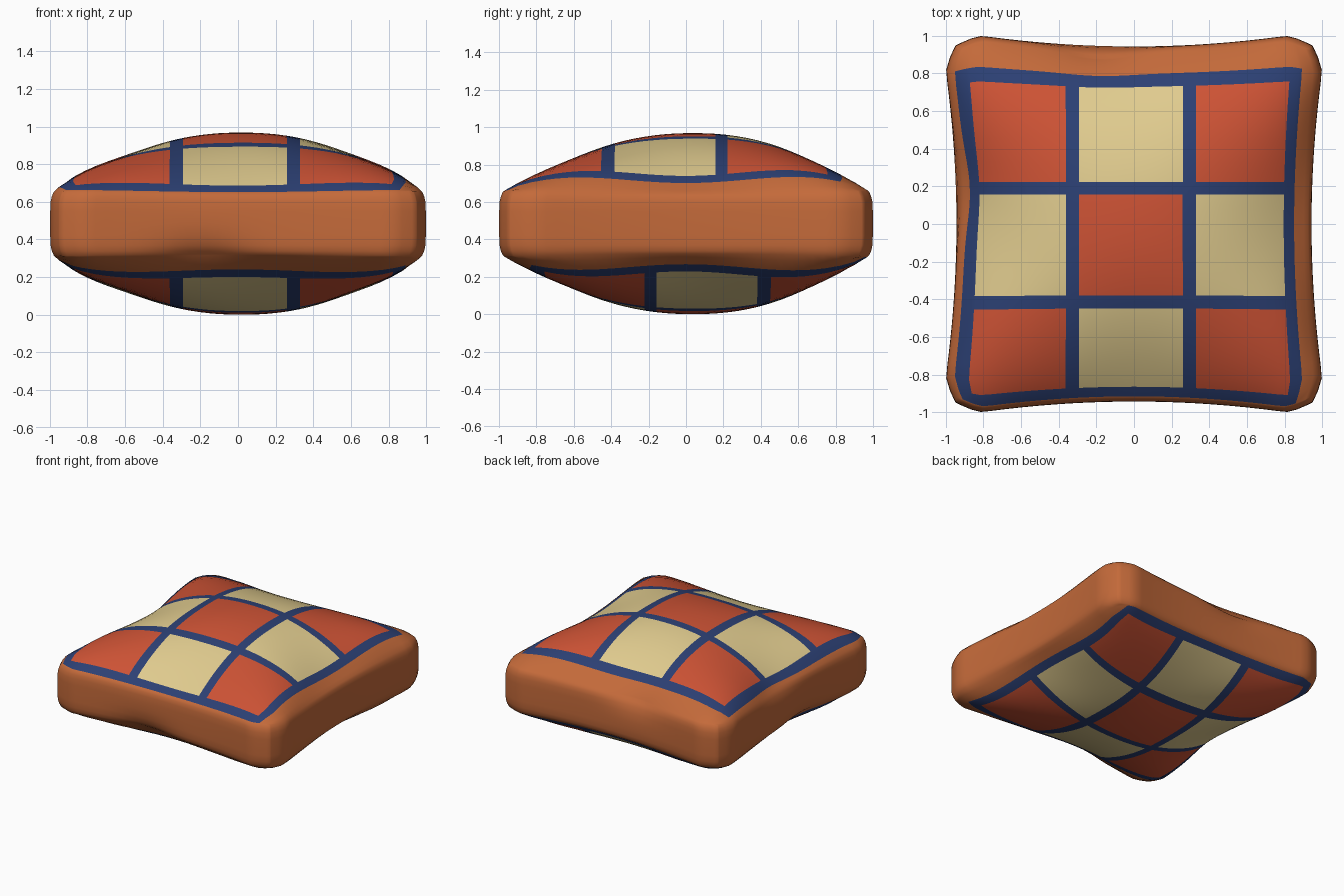
import bpy, bmesh, math

if "Cube" in bpy.data.objects:
    bpy.data.objects.remove(bpy.data.objects["Cube"])

H = 0.968          # full thickness
RIM_Z = 0.645      # height where panel meets the side band


def srgb(r, g, b):
    return [((c / 255 + 0.055) / 1.055) ** 2.4 for c in (r, g, b)] + [1]


def material(name, rgb):
    m = bpy.data.materials.new(name)
    m.diffuse_color = srgb(*rgb)
    m.use_nodes = True
    m.node_tree.nodes["Principled BSDF"].inputs["Base Color"].default_value = m.diffuse_color
    return m


mats = [material("orange_fabric", (196, 106, 58)),
        material("blue_trim", (44, 64, 116)),
        material("red_patch", (206, 83, 53)),
        material("cream_patch", (225, 204, 143))]

# Patch edges: trim start, three patches, trim end
U_CUTS = [-0.975, -0.905, -0.39, -0.315, 0.28, 0.355, 0.86, 0.92]
V_CUTS = [-0.99, -0.935, -0.485, -0.41, 0.17, 0.24, 0.79, 0.865]


def lines(cuts):
    pts = sorted({-1.0, 1.0, 0.0} | set(cuts) | {-c for c in cuts})
    out = []
    for a, b in zip(pts, pts[1:]):
        n = max(1, round((b - a) / 0.06))
        out += [a + (b - a) * i / n for i in range(n)]
    return out + [1.0]


US, VS = lines(U_CUTS), lines(V_CUTS)


def half_width(along, across):
    # Edges pull in at the middle, corners are blunted
    a = abs(along)
    flare = 0.055 * min(1, a / 0.85) ** 2 - 0.05 * (max(0, a - 0.85) / 0.15) ** 1.5
    return 0.925 + flare * across * across


def outline(u, v, s=1.0, dent=1.0):
    x, y = u * half_width(v, u) * s, v * half_width(u, v) * s
    # Soft dents in the back and left edges
    y -= 0.05 * dent * math.exp(-((u + 0.2) / 0.25) ** 2) * max(0, v) ** 8
    x += 0.04 * dent * math.exp(-((v - 0.2) / 0.25) ** 2) * max(0, -u) ** 8
    return x, y


def height(u, v, lean):
    # Dome with puffed corners, leaning slightly to one side
    puff_a = v * v * (1 - v * v) * (1 - u ** 8)
    puff_b = u * u * (1 - u * u) * (1 - v ** 8)
    a = u * (1 - 0.6 * puff_a) - 0.02 * (1 - u * u)
    b = v * (1 - 0.25 * puff_b) - lean * (1 - v * v)
    fa, fb = 1 - abs(a) ** 2.2, 1 - abs(b) ** 2.2
    f = fa * fb / max(1e-6, fa + fb - fa * fb)
    return RIM_Z + 0.012 * u * u * v * v + (H - RIM_Z) * f


def band(cuts, t):
    # -1 outside, 0..2 patch number, 9 trim
    if t < cuts[0] or t > cuts[-1]:
        return -1
    for i in range(3):
        if cuts[1 + 2 * i] < t < cuts[2 + 2 * i]:
            return i
    return 9


def colour(u, v):
    i, j = band(U_CUTS, u), band(V_CUTS, v)
    if i < 0 or j < 0:
        return 0
    if i == 9 or j == 9:
        return 1
    return 2 + (i + j) % 2


bm = bmesh.new()


def build_half(flip):
    def vert(x, y, z):
        return bm.verts.new((x, -y, H - z) if flip else (x, y, z))

    # Domed patchwork panel
    lean = -0.04 if flip else 0.04
    grid = [[vert(*outline(u, v), height(u, v, lean)) for v in VS] for u in US]
    nu, nv = len(US), len(VS)
    for i in range(nu - 1):
        for j in range(nv - 1):
            f = bm.faces.new((grid[i][j], grid[i + 1][j],
                              grid[i + 1][j + 1], grid[i][j + 1]))
            f.material_index = colour((US[i] + US[i + 1]) / 2, (VS[j] + VS[j + 1]) / 2)

    # Half of the side band, down to mid height
    loop = ([(i, 0) for i in range(nu - 1)] + [(nu - 1, j) for j in range(nv - 1)]
            + [(i, nv - 1) for i in range(nu - 1, 0, -1)] + [(0, j) for j in range(nv - 1, 0, -1)])
    upper = [grid[i][j] for i, j in loop]
    for s, z, d in ((1.011, 0.63, 0.8), (1.018, 0.60, 0.5), (1.02, 0.55, 0.2), (1.02, H / 2, 0)):
        lower = [vert(*outline(US[i], VS[j], s, d), z) for i, j in loop]
        for k in range(len(loop)):
            n = (k + 1) % len(loop)
            bm.faces.new((upper[k], lower[k], lower[n], upper[n]))
        upper = lower


build_half(False)
build_half(True)
bmesh.ops.remove_doubles(bm, verts=bm.verts, dist=0.0002)
bmesh.ops.recalc_face_normals(bm, faces=bm.faces)

mesh = bpy.data.meshes.new("patchwork_cushion")
bm.to_mesh(mesh)
bm.free()
for m in mats:
    mesh.materials.append(m)
for p in mesh.polygons:
    p.use_smooth = True
cushion = bpy.data.objects.new("patchwork_cushion", mesh)
bpy.context.collection.objects.link(cushion)
